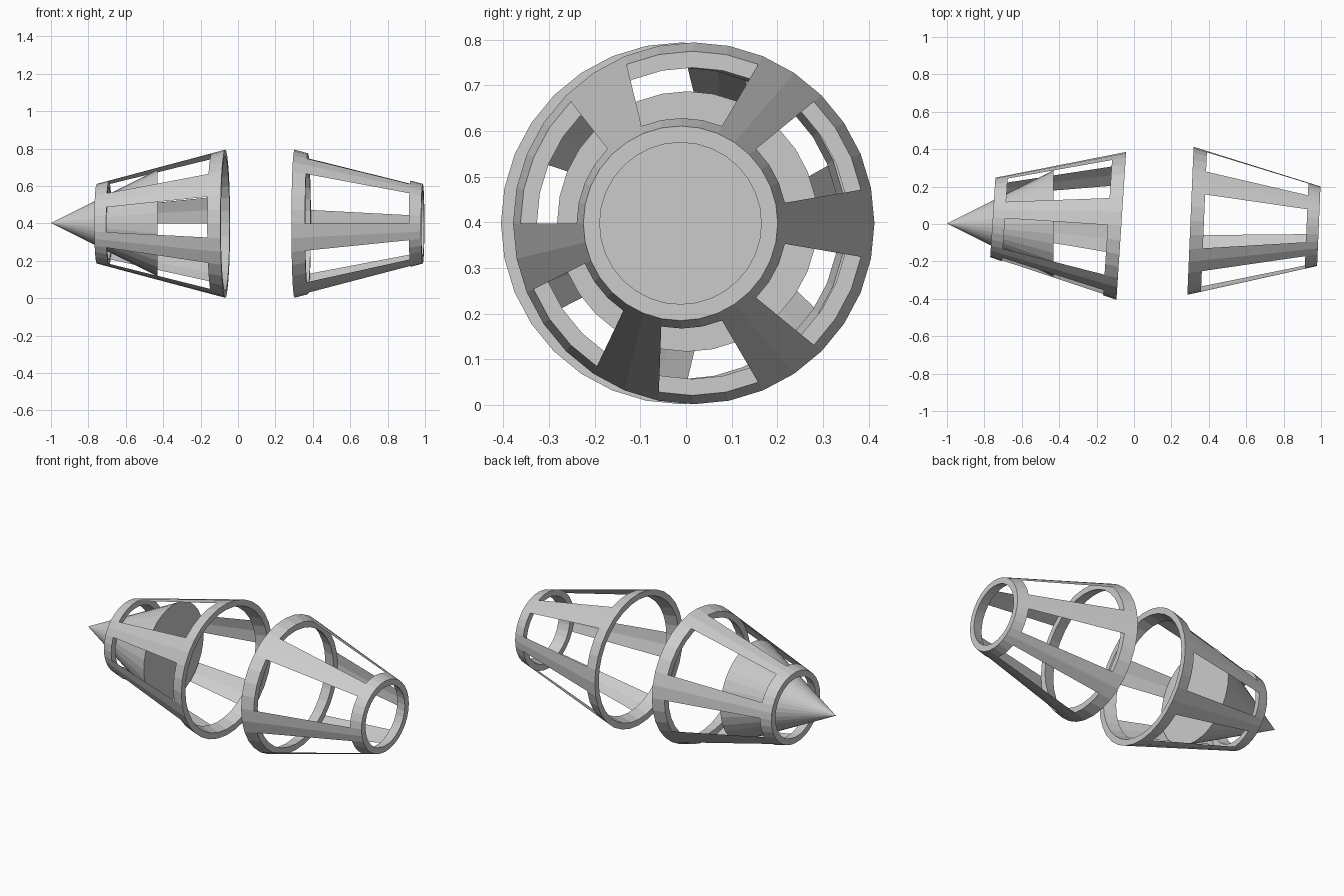
import bpy, math
from mathutils import Vector

if "Cube" in bpy.data.objects:
    bpy.data.objects.remove(bpy.data.objects["Cube"])

SEG = 32                     # sides of every round part
WALL = 0.036                 # radial thickness of the rings
BIG, SMALL = 0.396, 0.213    # end radii of a cage
CZ = 0.398                   # height of the axis


def make(name, verts, faces):
    mesh = bpy.data.meshes.new(name)
    mesh.from_pydata(verts, [], faces)
    mesh.update()
    obj = bpy.data.objects.new(name, mesh)
    bpy.context.collection.objects.link(obj)
    return obj


def cage(prefix, big_xy, small_xy, slat_starts):
    """Tapered cage: two thick rings joined by six thin slats."""
    a, b = Vector((*big_xy, CZ)), Vector((*small_xy, CZ))
    axis = (b - a).normalized()
    up = Vector((0, 0, 1))
    side = up.cross(axis)
    if side.y < 0:
        side = -side
    flip = side.cross(up).dot(axis) < 0   # keep normals outward on both cages

    def point(t, step, inset=0.0):
        r = BIG + (SMALL - BIG) * t - inset
        ang = step * math.tau / SEG
        return a.lerp(b, t) + side * (r * math.cos(ang)) + up * (r * math.sin(ang))

    def orient(f):
        return f[::-1] if flip else f

    # end rings
    for label, t0, t1 in (("large_ring", 0.0, 0.105), ("small_ring", 0.905, 1.0)):
        profile = ((t0, 0), (t1, 0), (t1, WALL), (t0, WALL))
        verts = [point(t, s, w) for s in range(SEG) for t, w in profile]
        faces = []
        for s in range(SEG):
            n = (s + 1) % SEG
            for k in range(4):
                m = (k + 1) % 4
                faces.append(orient((s * 4 + k, n * 4 + k, n * 4 + m, s * 4 + m)[::-1]))
        make(prefix + "_" + label, verts, faces)

    # slats, each two facets wide
    for i, s0 in enumerate(slat_starts):
        verts = [point(t, s0 + k) for k in range(3) for t in (0.105, 0.905)]
        faces = [orient((0, 1, 3, 2)), orient((2, 3, 5, 4))]
        make(f"{prefix}_slat_{i + 1}", verts, [f[::-1] for f in faces])


cage("left_cage", (-0.068, -0.010), (-0.755, 0.035), (0, 6, 12, 17, 22, 27))
cage("right_cage", (0.302, 0.017), (0.988, -0.012), (-1, 4, 10, 16, 21, 26))

# solid pointed cone inside the left cage
bpy.ops.mesh.primitive_cone_add(vertices=SEG, radius1=0.285, radius2=0, depth=0.57,
                                location=(-0.715, 0.003, 0.402),
                                rotation=(0, -math.pi / 2, 0))
bpy.context.object.name = "inner_cone"

# consistent outward normals on the closed rings
import bmesh
for obj in bpy.data.objects:
    if obj.name.endswith("ring"):
        bm = bmesh.new()
        bm.from_mesh(obj.data)
        bmesh.ops.recalc_face_normals(bm, faces=bm.faces)
        bm.to_mesh(obj.data)
        bm.free()
